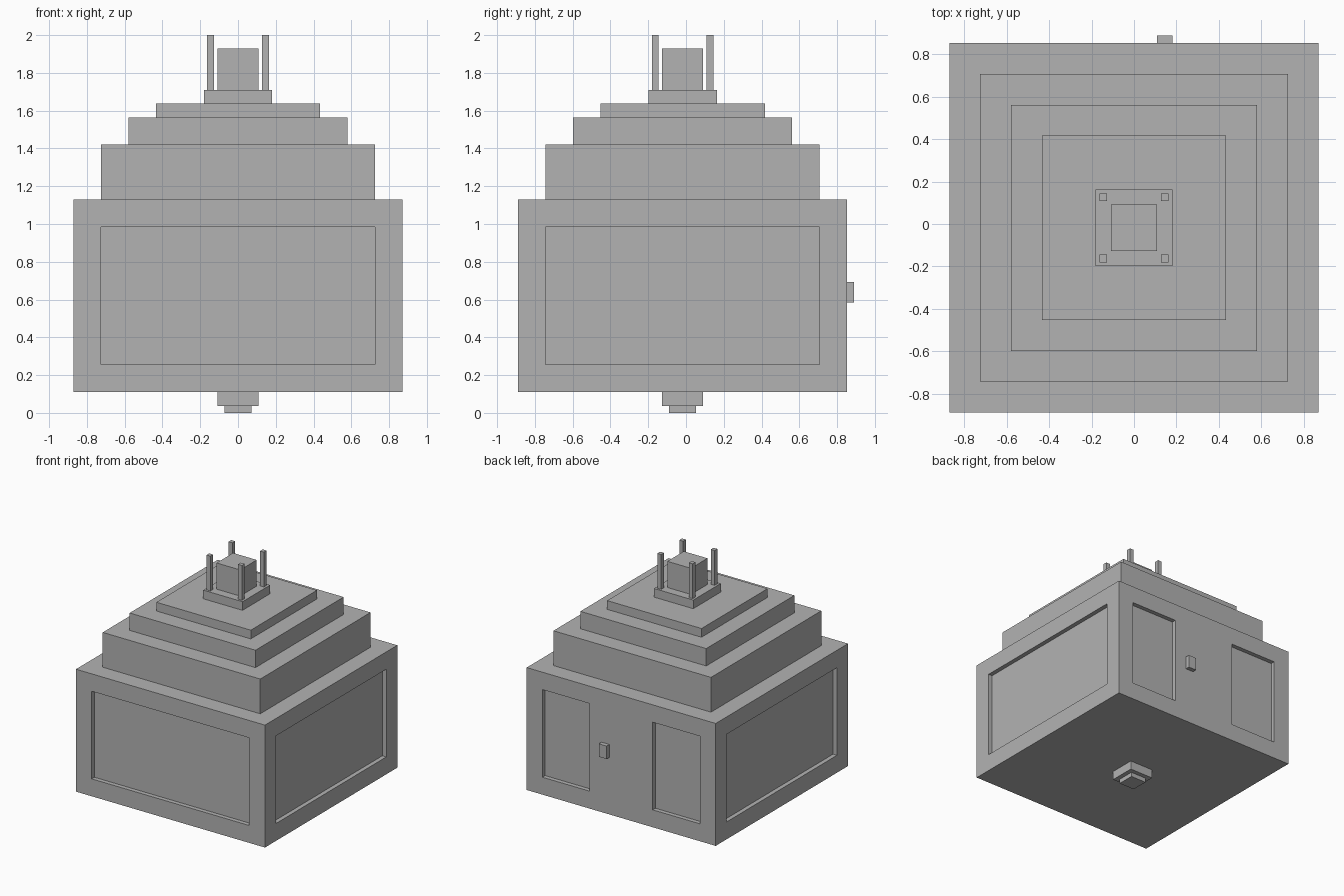
import bpy
import bmesh
from mathutils import Matrix, Vector

if "Cube" in bpy.data.objects:
    bpy.data.objects.remove(bpy.data.objects["Cube"], do_unlink=True)

CY = -0.018      # the body sits slightly forward of the back latch
HALF = 0.871     # half width of the main body
PANEL = 0.726    # half width of the recessed panels
DEPTH = 0.036    # recess depth
LOW, HIGH = 0.255, 0.985

grey = bpy.data.materials.new("plain grey")
grey.use_nodes = True
colour = (0.45, 0.45, 0.45, 1)
grey.diffuse_color = colour
grey.node_tree.nodes["Principled BSDF"].inputs["Base Color"].default_value = colour


def boxes(name, extents):
    """One object made of boxes, each given by its low and high corners."""
    bm = bmesh.new()
    for lo, hi in extents:
        lo, hi = Vector(lo), Vector(hi)
        matrix = Matrix.Translation((lo + hi) / 2) @ Matrix.Diagonal((*(hi - lo), 1))
        bmesh.ops.create_cube(bm, size=1, matrix=matrix)
    mesh = bpy.data.meshes.new(name)
    bm.to_mesh(mesh)
    bm.free()
    mesh.materials.append(grey)
    obj = bpy.data.objects.new(name, mesh)
    bpy.context.collection.objects.link(obj)
    return obj


def tier(name, half, z0, z1, x=0, y=0):
    """Square block centred on the body axis, or offset from it."""
    return boxes(name, [((x - half, CY + y - half, z0), (x + half, CY + y + half, z1))])


# Main body
body = tier("body", HALF, 0.11, 1.13)

# Recesses: one wide panel on the front and each side, two narrow on the back
inner, outer = HALF - DEPTH, HALF + 0.1
cuts = [((-PANEL, CY - outer, LOW), (PANEL, CY - inner, HIGH))]
for a, b in ((-outer, -inner), (inner, outer)):
    cuts.append(((a, CY - PANEL, LOW), (b, CY + PANEL, HIGH)))
for a, b in ((-PANEL, -0.29), (0.29, PANEL)):
    cuts.append(((a, CY + inner, LOW), (b, CY + outer, HIGH)))
cutter = boxes("panel_cutter", cuts)
cutter.hide_render = True

recess = body.modifiers.new("panels", "BOOLEAN")
recess.operation = "DIFFERENCE"
recess.solver = "EXACT"
recess.object = cutter
bpy.context.view_layer.objects.active = body
bpy.ops.object.modifier_apply(modifier=recess.name)
bpy.data.objects.remove(cutter, do_unlink=True)

# Stepped roof
tier("lower_roof", 0.726, 1.13, 1.42)
tier("middle_roof", 0.58, 1.42, 1.565)
tier("upper_roof", 0.435, 1.565, 1.638)
tier("lantern_base", 0.181, 1.638, 1.71)
tier("lantern_block", 0.109, 1.71, 1.928)

# Posts around the lantern
for side, sx in (("left", 1), ("right", -1)):
    for end, sy in (("front", -1), ("back", 1)):
        tier(f"{end}_{side}_post", 0.018, 1.71, 2.0, sx * 0.145, sy * 0.145)

# Stepped foot underneath
tier("foot_plate", 0.109, 0.037, 0.11)
tier("foot_tip", 0.072, 0, 0.037)

# Back latch
boxes("back_latch", [((0.109, CY + HALF, 0.585), (0.181, CY + HALF + DEPTH, 0.693))])
